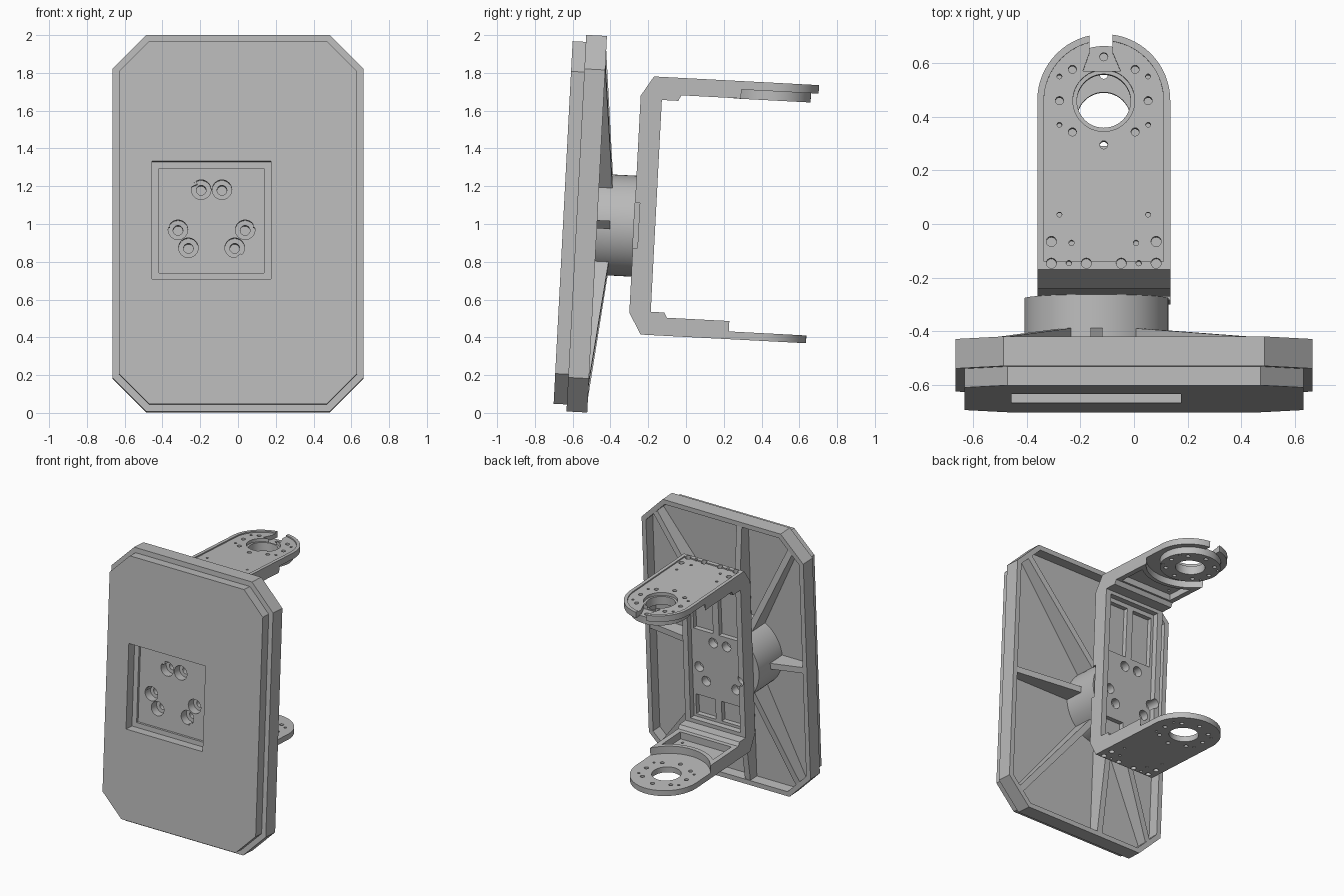
import bpy, bmesh, math
from mathutils import Matrix, Vector

if "Cube" in bpy.data.objects:
    bpy.data.objects.remove(bpy.data.objects["Cube"])

GREY = (0.5, 0.5, 0.5, 1)
grey = bpy.data.materials.new("plain_grey")
grey.use_nodes = True
grey.diffuse_color = GREY
grey.node_tree.nodes["Principled BSDF"].inputs["Base Color"].default_value = GREY

HUB_X, ARM_X = -0.14, -0.1125     # centre lines of hub and bracket
HALF, EYE_Y = 0.2475, 0.42        # bracket half width, arm hole position


# ---- helpers: a solid is a list of (outline, axis, start, end) prisms ----
def circle(u, v, r, n=48):
    return [(u + r * math.cos(math.tau * i / n), v + r * math.sin(math.tau * i / n)) for i in range(n)]


def rect(u0, u1, v0, v1):
    return [(u0, v0), (u1, v0), (u1, v1), (u0, v1)]


def octagon(w, h, c):
    return [(w, h - c), (w - c, h), (c - w, h), (-w, h - c),
            (-w, c - h), (c - w, -h), (w - c, -h), (w, c - h)]


def place(axis, u, v, t):
    return {"X": (t, u, v), "Y": (u, t, v), "Z": (u, v, t)}[axis]


def solid(name, *prisms):
    bm = bmesh.new()
    for pts, axis, a, b in prisms:
        lo = [bm.verts.new(place(axis, u, v, a)) for u, v in pts]
        hi = [bm.verts.new(place(axis, u, v, b)) for u, v in pts]
        bm.faces.new(lo)
        bm.faces.new(hi)
        for i in range(len(pts)):
            j = (i + 1) % len(pts)
            bm.faces.new((lo[i], lo[j], hi[j], hi[i]))
    bmesh.ops.recalc_face_normals(bm, faces=bm.faces)
    mesh = bpy.data.meshes.new(name)
    bm.to_mesh(mesh)
    bm.free()
    mesh.materials.append(grey)
    ob = bpy.data.objects.new(name, mesh)
    bpy.context.collection.objects.link(ob)
    return ob


def combine(ob, operation, *prisms):
    tool = solid("cutter", *prisms)
    tool.hide_render = True
    mod = ob.modifiers.new("bool", "BOOLEAN")
    mod.operation, mod.solver, mod.object = operation, "EXACT", tool
    bpy.context.view_layer.objects.active = ob
    bpy.ops.object.modifier_apply(modifier=mod.name)
    bpy.data.objects.remove(tool)


parts = []

# hub screw pattern: three pairs around the hub axis
screws = []
for base in (90, 210, 330):
    for off in (-17.6, 17.6):
        a = math.radians(base + off)
        screws.append((HUB_X + 0.182 * math.cos(a), 0.005 + 0.182 * math.sin(a)))

# ---- front cover with square window ----
cover = solid("front_cover", (octagon(0.63, 0.961, 0.16), "Y", -0.65, -0.58))
combine(cover, "DIFFERENCE", (rect(HUB_X - 0.315, HUB_X + 0.315, -0.3, 0.325), "Y", -0.7, -0.5))
parts.append(cover)

# ---- hollow back shell with hub ----
shell = solid("back_shell", (octagon(0.665, 0.998, 0.18), "Y", -0.58, -0.47))
combine(shell, "DIFFERENCE", (octagon(0.63, 0.963, 0.16), "Y", -0.55, -0.4))
combine(shell, "UNION", (circle(HUB_X, 0, 0.2675, 64), "Y", -0.565, -0.275))
combine(shell, "DIFFERENCE", (rect(HUB_X - 0.278, HUB_X + 0.278, -0.265, 0.29), "Y", -0.6, -0.562))
combine(shell, "DIFFERENCE", *[(circle(x, z, 0.052, 24), "Y", -0.6, -0.5) for x, z in screws])
combine(shell, "DIFFERENCE", *[(circle(x, z, 0.026, 20), "Y", -0.52, -0.42) for x, z in screws])
parts.append(shell)

# ---- tapered stiffening ribs from hub to rim ----
targets = [(sx * 0.56, sz * 0.89) for sx in (-1, 1) for sz in (-1, 1)]
targets += [(HUB_X, 0.97), (HUB_X, -0.97), (0.635, 0), (-0.635, 0)]
for tx, tz in targets:
    d = Vector((tx - HUB_X, 0, tz))
    length = d.length
    # local: y is panel depth, z is distance from the hub axis
    rib = solid("stiffening_rib", ([(-0.555, 0.22), (-0.555, length), (-0.475, length), (-0.395, 0.22)],
                                   "X", -0.022, 0.022))
    rib.data.transform(Matrix.Translation((HUB_X, 0, 0)) @ Matrix.Rotation(math.atan2(d.x, d.z), 4, "Y"))
    parts.append(rib)

# ---- C-shaped bracket ----
profile = [(-0.275, 0.692), (-0.21, 0.797), (EYE_Y, 0.797), (EYE_Y, 0.705), (-0.06, 0.705),
           (-0.075, 0.675), (-0.162, 0.675), (-0.162, -0.448), (-0.09, -0.448), (-0.075, -0.475),
           (EYE_Y, -0.475), (EYE_Y, -0.571), (-0.209, -0.571), (-0.275, -0.459)]
bracket = solid("c_bracket", (profile, "X", ARM_X - HALF, ARM_X + HALF))

# round arm ends
eye = circle(ARM_X, EYE_Y, HALF, 64)
combine(bracket, "UNION", (eye, "Z", 0.74, 0.797), (eye, "Z", -0.571, -0.52))

# clearance around the arm ends, and the sunken top face
stadium = [(ARM_X + 0.2225 * math.cos(math.pi * i / 32), EYE_Y + 0.2225 * math.sin(math.pi * i / 32))
           for i in range(33)]
stadium += [(ARM_X - 0.2225, -0.18), (ARM_X + 0.2225, -0.18)]
combine(bracket, "DIFFERENCE",
        (circle(ARM_X, EYE_Y, 0.297, 64), "Z", -0.53, 0.752), (stadium, "Z", 0.788, 0.85))

# arm pockets with a concave end wall, and the sunken inner wall
pocket = [(ARM_X + 0.21, -0.045)]
for i in range(17):
    x = 0.21 - 0.42 * i / 16
    pocket.append((ARM_X + x, EYE_Y - math.sqrt(0.327 ** 2 - x * x)))
pocket.append((ARM_X - 0.21, -0.045))
combine(bracket, "DIFFERENCE", (pocket, "Z", -0.528, 0.75),
        (rect(ARM_X - 0.205, ARM_X + 0.205, -0.42, 0.65), "Y", -0.205, -0.1))

# tip slot, twin wall pockets, edge notch
wall = [(rect(ARM_X + s * 0.105 - 0.08, ARM_X + s * 0.105 + 0.08, lo, hi), "Y", -0.24, -0.15)
        for s in (-1, 1) for lo, hi in ((0.25, 0.62), (-0.4, -0.25))]
slot = [(-0.165, 0.72), (-0.165, 0.6), (-0.19, 0.53), (-0.05, 0.53), (-0.08, 0.6), (-0.08, 0.72)]
combine(bracket, "DIFFERENCE", (slot, "Z", 0.72, 0.85),
        (rect(0.09, 0.2, -0.115, 0.125), "Y", -0.3, -0.25), *wall)

# boss under the upper eye, then the eyes themselves
combine(bracket, "UNION", (circle(ARM_X, EYE_Y, 0.205, 64), "Z", 0.703, 0.757))
combine(bracket, "DIFFERENCE", (circle(ARM_X, EYE_Y, 0.1), "Z", -0.65, 0.9))
combine(bracket, "DIFFERENCE", (circle(ARM_X, EYE_Y, 0.115), "Z", 0.765, 0.9))

# bolt holes: ring around each eye, rows near each bend
holes = []
for i in range(8):
    a = math.tau * i / 8
    holes.append((0.165 * math.cos(a), EYE_Y + 0.165 * math.sin(a), 0.015))
for s in (-1, 1):
    holes += [(s * 0.165, EYE_Y + 0.09, 0.009), (s * 0.165, EYE_Y - 0.09, 0.009),
              (s * 0.165, -0.005, 0.009), (s * 0.195, -0.105, 0.019), (s * 0.12, -0.11, 0.01),
              (s * 0.195, -0.186, 0.019), (s * 0.13, -0.186, 0.01), (s * 0.065, -0.186, 0.019)]
cuts = []
for x, y, r in holes:
    ring = circle(ARM_X + x, y, r, 16)
    top = 0.69 if y > -0.05 else 0.73
    cuts += [(ring, "Z", top, 0.85), (ring, "Z", -0.62, -0.515)]
cuts += [(circle(x, z, 0.036, 20), "Y", -0.265, -0.12) for x, z in screws]
combine(bracket, "DIFFERENCE", *cuts)
parts.append(bracket)

# ---- lean the whole assembly back and shade ----
lean = Matrix.Translation((0, -0.0014, 0.974)) @ Matrix.Rotation(math.radians(-3), 4, "X")
bpy.ops.object.select_all(action="DESELECT")
for ob in parts:
    ob.data.transform(lean)
    ob.select_set(True)
bpy.context.view_layer.objects.active = bracket
bpy.ops.object.shade_smooth_by_angle(angle=math.radians(30))
